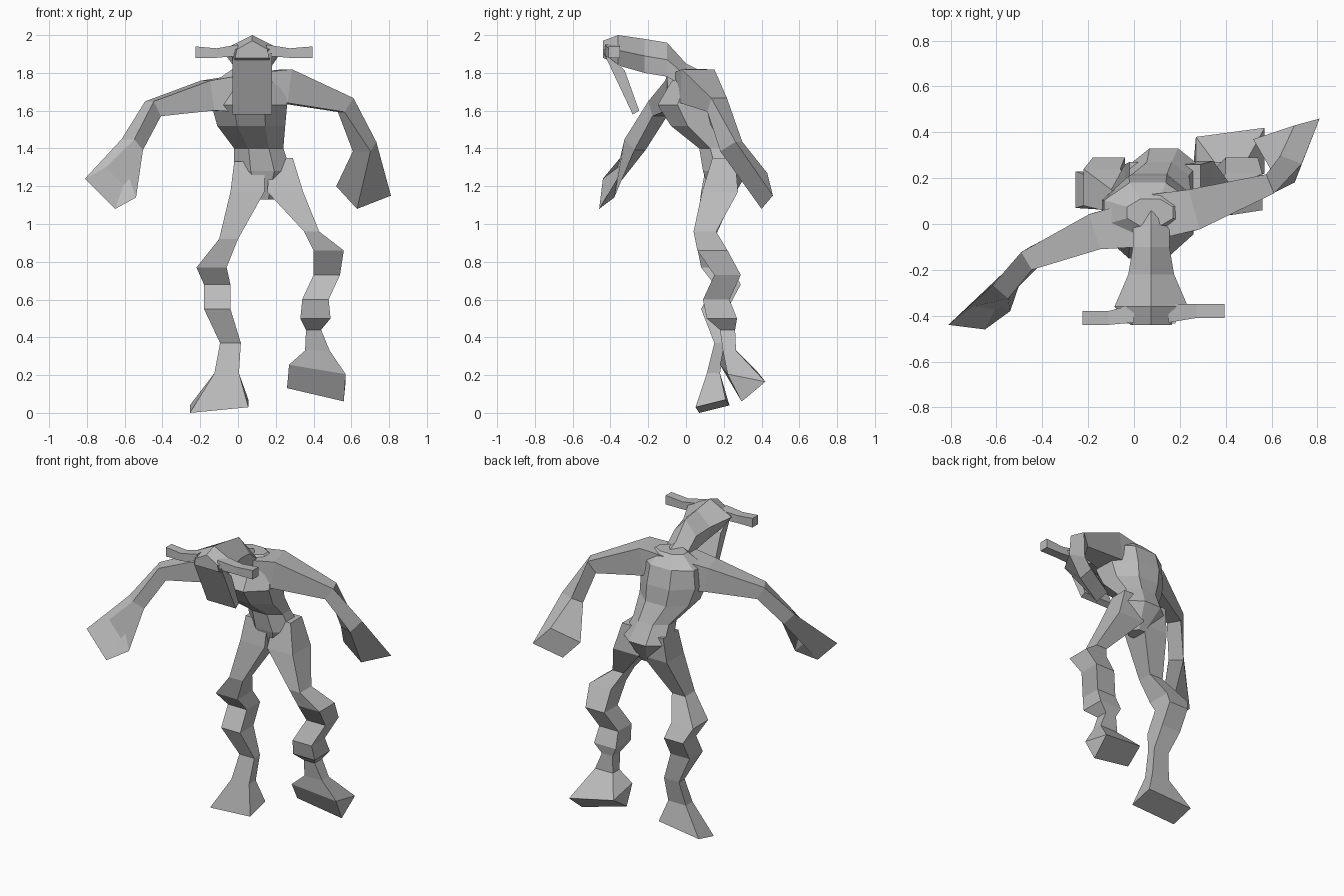
import bpy
import bmesh
from math import cos, sin, pi
from mathutils import Vector

default_cube = bpy.data.objects.get("Cube")
if default_cube:
    bpy.data.objects.remove(default_cube, do_unlink=True)

GREY = (.5, .5, .5, 1)
skin = bpy.data.materials.new("plain grey skin")
skin.use_nodes = True
skin.diffuse_color = GREY
skin.node_tree.nodes["Principled BSDF"].inputs["Base Color"].default_value = GREY

UP = Vector((0, 0, 1))
FACE_X = .075


def ring(centre, across, depth, sides=4):
    """Cross-section spanned by two half-width vectors around a centre."""
    centre, across, depth = Vector(centre), Vector(across), Vector(depth)
    grow = 1 / cos(pi / sides)
    angles = [(i + .5) * 2 * pi / sides for i in range(sides)]
    return [centre + (across * cos(t) + depth * sin(t)) * grow for t in angles]


def level_ring(x, y, z, wide, deep=None, sides=4):
    """Horizontal cross-section, as deep as it is wide unless told otherwise."""
    return ring((x, y, z), (wide, 0, 0), (0, deep or wide, 0), sides)


def upright_ring(x, y, z, deep, tall):
    """Cross-section of a part that runs sideways."""
    return ring((x, y, z), (0, deep, 0), (0, 0, tall))


def limb_rings(points, radii):
    """Square sections that turn to follow a path."""
    points = [Vector(p) for p in points]
    rings = []
    for i, radius in enumerate(radii):
        before, after = points[max(i - 1, 0)], points[i + 1]
        along = (after - before).normalized()
        side = along.cross(UP).normalized()
        rings.append(ring(points[i], side * radius, side.cross(along) * radius))
    return rings


def head_ring(y, low, top, jaw, brow):
    """Five-sided upright section with a ridge on top."""
    middle = (low + top) / 2
    outline = ((-jaw, low), (jaw, low), (brow, middle), (0, top), (-brow, middle))
    return [Vector((FACE_X + x, y, z)) for x, z in outline]


def loft(name, rings):
    """Skin a row of matching cross-sections and cap both ends."""
    bm = bmesh.new()
    rows = [[bm.verts.new(point) for point in section] for section in rings]
    count = len(rows[0])
    for lower, upper in zip(rows, rows[1:]):
        for i in range(count):
            j = (i + 1) % count
            bm.faces.new((lower[i], lower[j], upper[j], upper[i]))
    bm.faces.new(rows[0])
    bm.faces.new(rows[-1])
    bmesh.ops.recalc_face_normals(bm, faces=bm.faces[:])
    mesh = bpy.data.meshes.new(name)
    bm.to_mesh(mesh)
    bm.free()
    mesh.materials.append(skin)
    part = bpy.data.objects.new(name, mesh)
    bpy.context.collection.objects.link(part)


def arm(name, path, radii, edge, thickness):
    """Limb ending in a slanted hand whose corners join the nearest wrist corners."""
    rings = limb_rings(path, radii)
    hand = ring(path[-1], edge, thickness)
    offset = Vector(path[-1]) - Vector(path[-2])
    turns = [order[k:] + order[:k] for order in (hand, hand[::-1]) for k in range(4)]
    best = min(turns, key=lambda turn: sum(
        (corner - offset - wrist).length for corner, wrist in zip(turn, rings[-1])))
    loft(name, rings + [best])


# Torso: crotch, pelvis, waist, lower ribs, chest, shoulders, neck base
torso = [
    (.14, .19, 1.13, .05),
    (.13, .21, 1.28, .15, .12),
    (.11, .17, 1.4, .13, .1),
    (.07, .07, 1.52, .18, .15),
    (.06, .03, 1.63, .2, .18),
    (.06, .05, 1.75, .19, .13),
    (.07, .05, 1.82, .1, .06),
]
loft("torso", [level_ring(*row, sides=8) for row in torso])

# Neck and head, from the nape to the brow
loft("head", [
    head_ring(.08, 1.7, 1.81, .09, .1),
    head_ring(0, 1.72, 1.85, .07, .08),
    head_ring(-.1, 1.78, 1.96, .08, .08),
    head_ring(-.22, 1.8, 1.98, .08, .1),
    head_ring(-.36, 1.84, 2, .1, .16),
    head_ring(-.44, 1.88, 1.97, .09, .08),
])

# Long flat face hanging from the brow
loft("face_plate", [
    ring((FACE_X, -.38, 1.86), (.105, 0, 0), (0, .055, -.045)),
    ring((FACE_X, -.265, 1.59), (.105, 0, 0), (0, .017, .01)),
])

# Ears stick straight out sideways
for name, root, tip, y in (("right_ear", 0, -.225, -.41), ("left_ear", .15, .395, -.38)):
    loft(name, [
        upright_ring(root, -.39, 1.92, .04, .03),
        upright_ring((root + tip) / 2, y, 1.905, .03, .025),
        upright_ring(tip, y, 1.91, .03, .03),
    ])

# Arms: chest, shoulder, elbow, wrist, then a wide slanted hand
right_path = [(.02, 0, 1.69), (-.16, -.03, 1.68), (-.45, -.15, 1.61),
              (-.56, -.27, 1.42), (-.675, -.41, 1.19)]
left_path = [(.08, .03, 1.7), (.25, .06, 1.73), (.57, .165, 1.63),
             (.67, .24, 1.41), (.665, .415, 1.175)]
arm("right_arm", right_path, (.1, .08, .045, .045), (.08, -.01, -.08), (.055, .04, .03))
arm("left_arm", left_path, (.1, .09, .045, .05), (-.055, -.015, .06), (.09, .03, .035))

# Legs: hip, thigh, knee, calf, ankle
right_leg = [
    (.06, .19, 1.33, .08),
    (.05, .17, 1.17, .09),
    (-.05, .1, .92, .05),
    (-.14, .16, .77, .08),
    (-.11, .22, .68, .07),
    (-.11, .15, .55, .07),
    (-.04, .18, .37, .055, .03),
    (-.06, .145, .21, .065, .035),
]
left_leg = [
    (.23, .2, 1.35, .06),
    (.25, .18, 1.17, .095),
    (.39, .1, .96, .04, .06),
    (.48, .14, .86, .08),
    (.47, .22, .73, .07),
    (.41, .16, .6, .07),
    (.41, .19, .5, .08),
    (.4, .22, .44, .04),
    (.42, .23, .33, .065, .035),
]

# Each leg flares into a flat-soled foot; the left one is lifted
right_foot = [ring((-.1, .14, .035), (.155, -.01, .015), (0, .08, .02))]
left_foot = [
    ring((.42, .3, .21), (.15, .02, -.025), (0, .1, -.02)),
    ring((.41, .28, .1), (.15, .02, -.035), (0, .006, .004)),
]
for name, leg, foot in (("right_leg", right_leg, right_foot), ("left_leg", left_leg, left_foot)):
    loft(name, [level_ring(*row) for row in leg] + foot)
